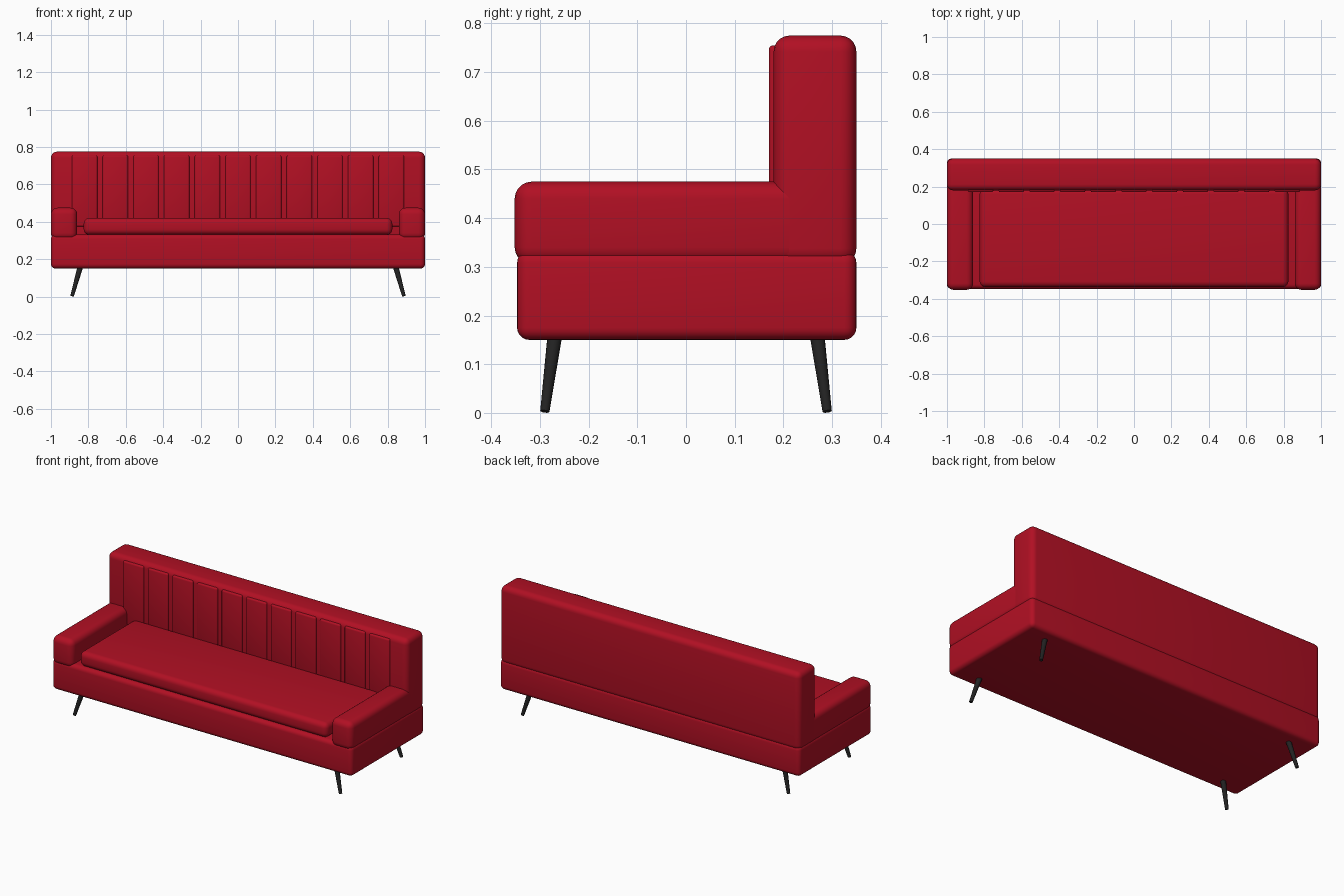
import bpy, bmesh, math
from mathutils import Vector

if "Cube" in bpy.data.objects:
    bpy.data.objects.remove(bpy.data.objects["Cube"])


def make_material(name, rgb):
    m = bpy.data.materials.new(name)
    m.diffuse_color = (*rgb, 1)
    m.use_nodes = True
    m.node_tree.nodes["Principled BSDF"].inputs["Base Color"].default_value = m.diffuse_color
    return m


red = make_material("red fabric", (0.44, 0.005, 0.017))
black = make_material("black wood", (0.016, 0.016, 0.016))


def finish(bm, name, mat):
    me = bpy.data.meshes.new(name)
    bm.to_mesh(me)
    bm.free()
    me.materials.append(mat)
    ob = bpy.data.objects.new(name, me)
    bpy.context.collection.objects.link(ob)
    bpy.ops.object.select_all(action='DESELECT')
    ob.select_set(True)
    bpy.context.view_layer.objects.active = ob
    bpy.ops.object.shade_smooth_by_angle(angle=math.radians(35))
    return ob


def rounded_box(name, lo, hi, radius, segments=5):
    lo, hi = Vector(lo), Vector(hi)
    bm = bmesh.new()
    bmesh.ops.create_cube(bm, size=1)
    for v in bm.verts:
        v.co = Vector((v.co[i] * (hi[i] - lo[i]) + (lo[i] + hi[i]) / 2 for i in range(3)))
    bmesh.ops.bevel(bm, geom=bm.edges[:], offset=radius, segments=segments,
                    profile=0.5, affect='EDGES')
    return finish(bm, name, red)


def leg(name, sx, sy):
    top = Vector((sx * 0.84, sy * 0.268, 0.17))
    foot = Vector((sx * 0.887, sy * 0.29, 0.003))
    axis = top - foot
    bm = bmesh.new()
    bmesh.ops.create_cone(bm, cap_ends=True, segments=16, radius1=0.0095,
                          radius2=0.0155, depth=axis.length)
    rot = axis.to_track_quat('Z', 'Y')
    for v in bm.verts:
        v.co = rot @ v.co + (top + foot) / 2
    finish(bm, name, black)


# Upholstered body
rounded_box("base", (-1, -0.347, 0.15), (1, 0.35, 0.333), 0.025)
rounded_box("backrest", (-1, 0.18, 0.305), (1, 0.35, 0.775), 0.033)
rounded_box("seat_cushion", (-0.825, -0.337, 0.33), (0.825, 0.19, 0.42), 0.03)
rounded_box("left_armrest", (-1, -0.352, 0.305), (-0.86, 0.25, 0.475), 0.035)
rounded_box("right_armrest", (0.86, -0.352, 0.305), (1, 0.25, 0.475), 0.035)

# Vertical padded channels on the backrest
for i in range(11):
    x = (i - 5) * 0.164
    rounded_box(f"back_channel_{i + 1}", (x - 0.068, 0.17, 0.375),
                (x + 0.068, 0.2, 0.755), 0.009, 3)

# Splayed tapered legs
for side, sx in (("left", -1), ("right", 1)):
    for end, sy in (("front", -1), ("back", 1)):
        leg(f"{end}_{side}_leg", sx, sy)
